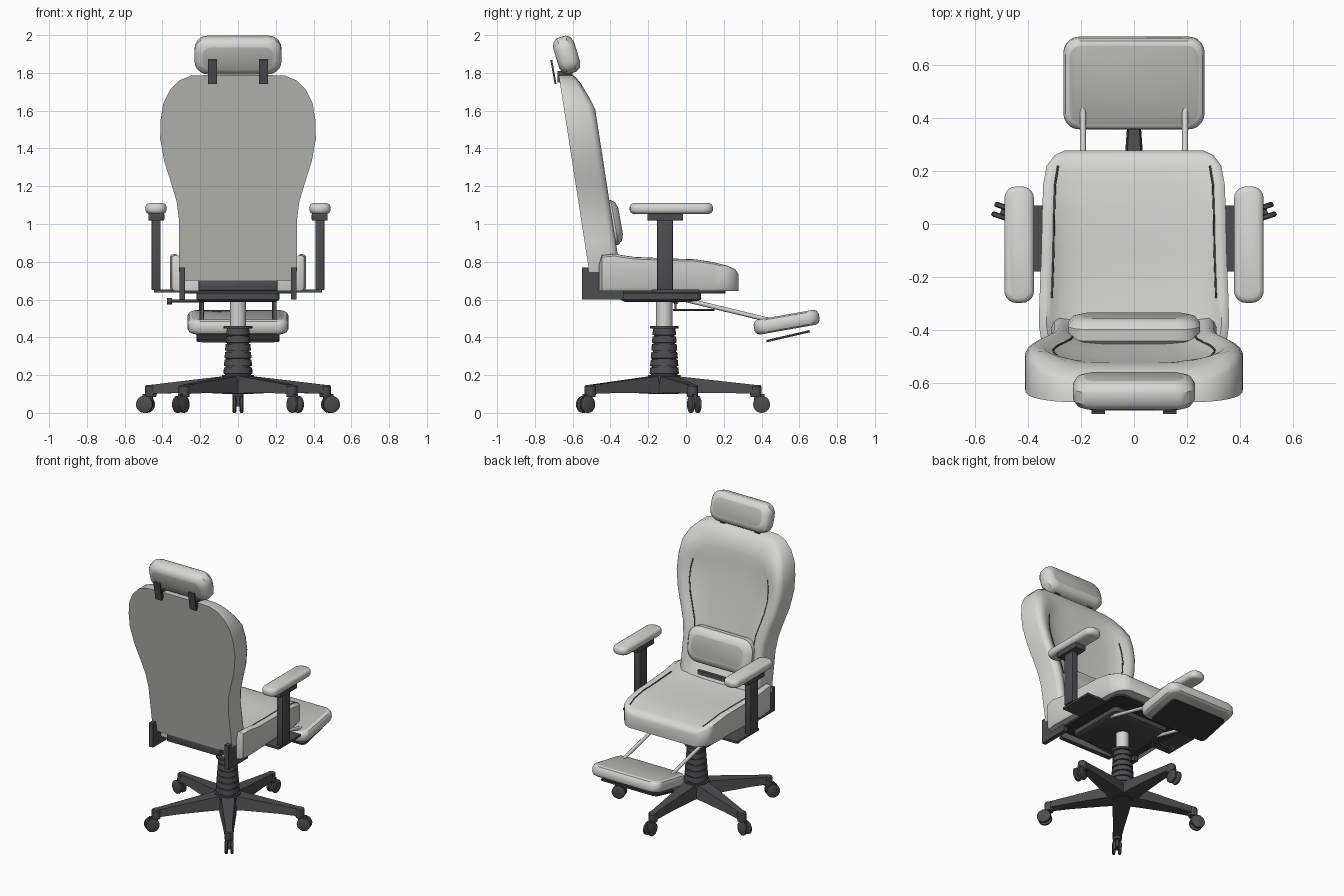
import bpy, bmesh, math
from math import sin, cos, pi, radians
from mathutils import Vector, Matrix

if "Cube" in bpy.data.objects:
    bpy.data.objects.remove(bpy.data.objects["Cube"])


def material(name, color):
    m = bpy.data.materials.new(name)
    m.use_nodes = True
    m.diffuse_color = (*color, 1)
    m.node_tree.nodes["Principled BSDF"].inputs["Base Color"].default_value = (*color, 1)
    return m


LIGHT = material("light upholstery", (0.68, 0.68, 0.66))
PANEL = material("grey panel", (0.5, 0.5, 0.48))
DARK = material("dark plastic", (0.075, 0.075, 0.082))
BLACK = material("black plate", (0.04, 0.04, 0.042))
STEEL = material("pale steel", (0.66, 0.66, 0.65))


def finish(name, bm, mats, matrix=Matrix(), angle=35):
    bmesh.ops.recalc_face_normals(bm, faces=bm.faces)
    me = bpy.data.meshes.new(name)
    bm.to_mesh(me)
    bm.free()
    for m in mats:
        me.materials.append(m)
    ob = bpy.data.objects.new(name, me)
    bpy.context.collection.objects.link(ob)
    ob.matrix_world = matrix
    bpy.ops.object.select_all(action='DESELECT')
    ob.select_set(True)
    bpy.context.view_layer.objects.active = ob
    bpy.ops.object.shade_smooth_by_angle(angle=radians(angle))
    return ob


def loft(name, rings, mats, caps=(0, 0), matrix=Matrix(), angle=35):
    """Skin equal closed rings and cap both ends; caps give material indices."""
    bm = bmesh.new()
    vs = [[bm.verts.new(p) for p in r] for r in rings]
    n = len(vs[0])
    for a, b in zip(vs, vs[1:]):
        for i in range(n):
            j = (i + 1) % n
            bm.faces.new((a[i], a[j], b[j], b[i]))
    bm.faces.new(vs[0]).material_index = caps[0]
    bm.faces.new(vs[-1]).material_index = caps[1]
    return finish(name, bm, mats, matrix, angle)


def lathe(name, profile, mat, matrix=Matrix(), n=24):
    rings = [[(r * cos(2 * pi * i / n), r * sin(2 * pi * i / n), z) for i in range(n)]
             for r, z in profile]
    return loft(name, rings, [mat], matrix=matrix)


def rod(name, a, b, r, mat, n=12):
    a, b = Vector(a), Vector(b)
    turn = (b - a).to_track_quat('Z', 'Y').to_matrix().to_4x4()
    return lathe(name, [(r, 0), (r, (b - a).length)], mat, Matrix.Translation(a) @ turn, n)


def box(name, lo, hi, mat, matrix=Matrix(), bevel=0.0):
    lo, hi = Vector(lo), Vector(hi)
    bm = bmesh.new()
    bmesh.ops.create_cube(bm, size=1)
    for v in bm.verts:
        v.co = Vector(c * s for c, s in zip(v.co, hi - lo)) + (lo + hi) / 2
    if bevel:
        bmesh.ops.bevel(bm, geom=bm.edges[:], offset=bevel, segments=2, affect='EDGES', profile=0.5)
    return finish(name, bm, [mat], matrix)


def rounded(hw, hh, r, z, n=5):
    pts = []
    for k, (sx, sy) in enumerate(((1, 1), (-1, 1), (-1, -1), (1, -1))):
        for i in range(n + 1):
            a = (k + i / n) * pi / 2
            pts.append((sx * (hw - r) + r * cos(a), sy * (hh - r) + r * sin(a), z))
    return pts


def pad(name, hw, hh, ht, inset, radius, loc, tilt, caps=(1, 1)):
    """Cushion with rounded corners, sloping rim and a flat panel on each side."""
    levels = ((1, -1), (.35, -.8), (0, -.4), (0, .4), (.35, .8), (1, 1))
    rings = [rounded(hw - inset * s, hh - inset * s, radius - inset * s * .6, ht * t)
             for s, t in levels]
    m = Matrix.Translation(loc) @ Matrix.Rotation(radians(tilt), 4, 'X')
    return loft(name, rings, [LIGHT, PANEL], caps, m)


# Backrest: waisted outline pushed forward, with a dished front
half = [(.15, .70), (.29, .70), (.312, .75), (.312, .9), (.312, 1.02), (.325, 1.12),
        (.355, 1.22), (.39, 1.33), (.412, 1.45), (.41, 1.55), (.395, 1.64),
        (.36, 1.71), (.31, 1.76), (.25, 1.785), (.12, 1.79)]
outline = half + [(-x, z) for x, z in reversed(half)]


def back_point(x, z, s, f):
    zz = 1.25 + (z - 1.25) * s
    depth = .165 - .075 * min(1, max(0, (zz - 1.62) / .17))
    return (x * s, -.505 - .155 * (zz - .7) + depth * f, zz)


layers = ((1, 0), (1, .8), (.97, .93), (.91, 1), (.83, .96), (.74, .84), (.62, .74), (.4, .7))
loft("backrest", [[back_point(x, z, s, f) for x, z in outline] for s, f in layers],
     [LIGHT, PANEL], (1, 0), angle=50)


# Stitched seams on backrest and seat
def seam(name, pts):
    cu = bpy.data.curves.new(name, 'CURVE')
    cu.dimensions = '3D'
    cu.bevel_depth = .004
    cu.bevel_resolution = 1
    sp = cu.splines.new('POLY')
    sp.points.add(len(pts) - 1)
    for p, co in zip(sp.points, pts):
        p.co = (*co, 1)
    cu.materials.append(DARK)
    bpy.context.collection.objects.link(bpy.data.objects.new(name, cu))


for side, tag in ((1, "left"), (-1, "right")):
    seam(tag + "_back_seam", [back_point(side * x, z, .74, .84) for x, z in half[3:11]])

# Seat: cross-sections from rear to front with raised side bolsters
# (y, half width, top height, dish depth)
sections = [(-.46, .325, .79, .02), (-.445, .35, .835, .04), (-.38, .36, .842, .055),
            (-.28, .357, .826, .05), (-.1, .35, .818, .04), (.05, .347, .813, .03),
            (.15, .343, .797, .02), (.22, .33, .778, .01), (.26, .30, .762, .005),
            (.277, .265, .735, 0)]
across = ((1, .25), (.97, .08), (.92, 0), (.87, .25), (.78, .7), (.6, .9), (.3, 1))


def seat_ring(y, w, top, dish):
    right = [(w * .97, .645), (w, .66)] + [
        (w * k, top - (.035 + dish * .2) * d if k > .9 else top - dish * d) for k, d in across]
    full = right + [(-x, z) for x, z in reversed(right)]
    return [(x, y, z) for x, z in full]


loft("seat", [seat_ring(*s) for s in sections], [LIGHT], angle=45)
for side, tag in ((1, "left"), (-1, "right")):
    seam(tag + "_seat_seam", [(side * w * .87, y, t - d * .25) for y, w, t, d in sections[3:8]])

# Headrest, lumbar cushion and footrest
pad("headrest", .23, .1, .058, .042, .07, (0, -.632, 1.895), -73)
pad("lumbar_cushion", .25, .12, .055, .05, .08, (0, -.4, 1.005), -80)
pad("footrest", .267, .175, .04, .024, .06, (0, .533, .48), 10)
strap_tilt = Matrix.Translation((0, -.702, 1.805)) @ Matrix.Rotation(radians(10), 4, 'X')
for x in (-.135, .135):
    box("headrest_strap", (x - .025, -.005, -.065), (x + .025, .005, .065), DARK, strap_tilt)
    box("strap_link", (x - .02, -.68, 1.75), (x + .02, -.6, 1.81), DARK)
under = Matrix.Translation((0, .54, .406)) @ Matrix.Rotation(radians(13), 4, 'X')
loft("footrest_plate", [rounded(.22, .117, .03, z) for z in (-.006, .006)], [BLACK], matrix=under)
for x in (-.193, .193):
    rod("footrest_rod", (x, .0, .598), (x, .48, .482), .012, STEEL)

# Under-seat mechanism
loft("seat_underplate", [rounded(.3, .3, .05, z) for z in (.632, .648)], [BLACK],
     matrix=Matrix.Translation((0, -.09, 0)))
loft("mechanism", [rounded(a, b, .03, z) for a, b, z in
                   ((.2, .19, .588), (.22, .215, .6), (.22, .215, .64))], [DARK],
     matrix=Matrix.Translation((0, -.135, 0)))
box("rear_crossbar", (-.21, -.5, .645), (.21, -.4, .705), DARK, bevel=.008)
box("gap_strip", (-.17, -.41, .76), (.17, -.365, .83), DARK, bevel=.008)
bracket = [(-.55, .6), (-.55, .77), (-.46, .77), (-.45, .67), (-.42, .645), (-.33, .645), (-.33, .6)]
for x in (-.295, .295):
    loft("back_bracket", [[(x + d, y, z) for y, z in bracket] for d in (-.015, .015)], [DARK])
rod("tilt_lever", (-.18, -.055, .592), (-.36, -.055, .592), .007, DARK)
rod("tilt_lever_knob", (-.35, -.055, .592), (-.375, -.055, .592), .017, DARK)
rod("side_lever", (-.2, -.07, .545), (-.2, .15, .545), .005, DARK)
rod("side_lever_stem", (-.2, -.055, .545), (-.2, -.055, .6), .006, DARK)

# Armrests
for s, tag in ((1, "left"), (-1, "right")):
    def span(name, x0, x1, y0, y1, z0, z1, bevel=0.0):
        a, b = sorted((s * x0, s * x1))
        box(tag + name, (a, y0, z0), (b, y1, z1), DARK, bevel=bevel)
    pad(tag + "_arm_pad", .056, .22, .028, .018, .045, (s * .434, -.078, 1.082), 0, (0, 0))
    span("_arm_bracket", .39, .475, -.205, -.015, 1.018, 1.056, .006)
    span("_arm_post", .41, .457, -.153, -.07, .65, 1.03, .004)
    span("_arm_mount", .25, .445, -.18, .07, .638, .652)

# Gas lift column with ribbed cover, centred on the base
base = Matrix.Translation((0, -.115, 0))
lathe("gas_lift", [(.043, .42), (.043, .6)], STEEL, base)
ribs = [(.085, .17), (.085, .2)]
for i in range(6):
    z, r = .2 + i * .041, .078 - i * .003
    ribs += [(r - .008, z), (r - .008, z + .006), (r, z + .008), (r - .004, z + .041)]
ribs += [(.076, .446), (.076, .46), (.045, .46)]
lathe("ribbed_cover", ribs, DARK, base)
lathe("base_hub", [(.06, .1), (.085, .125), (.085, .185), (.07, .2)], DARK, base)

# Five legs with twin-wheel casters
for k in range(5):
    m = base @ Matrix.Rotation(pi / 2 + k * 2 * pi / 5, 4, 'Z')
    leg = [[(r, -w, lo), (r, -w * .75, hi), (r, w * .75, hi), (r, w, lo)]
           for r, w, lo, hi in ((.03, .06, .1, .198), (.15, .053, .105, .185),
                                (.35, .036, .105, .163), (.5, .025, .1, .146))]
    loft("base_leg", leg, [DARK], matrix=m)
    lathe("caster_cap", [(.028, .085), (.03, .095), (.03, .14), (.025, .147)], DARK,
          m @ Matrix.Translation((.485, 0, 0)), 16)
    box("caster_fork", (.475, -.009, .035), (.53, .009, .1), DARK, m)
    for y in (-.019, .019):
        spin = m @ Matrix.Translation((.515, y, .045)) @ Matrix.Rotation(pi / 2, 4, 'X')
        lathe("caster_wheel", [(.037, -.01), (.045, -.006), (.045, .006), (.037, .01)], DARK, spin, 20)
